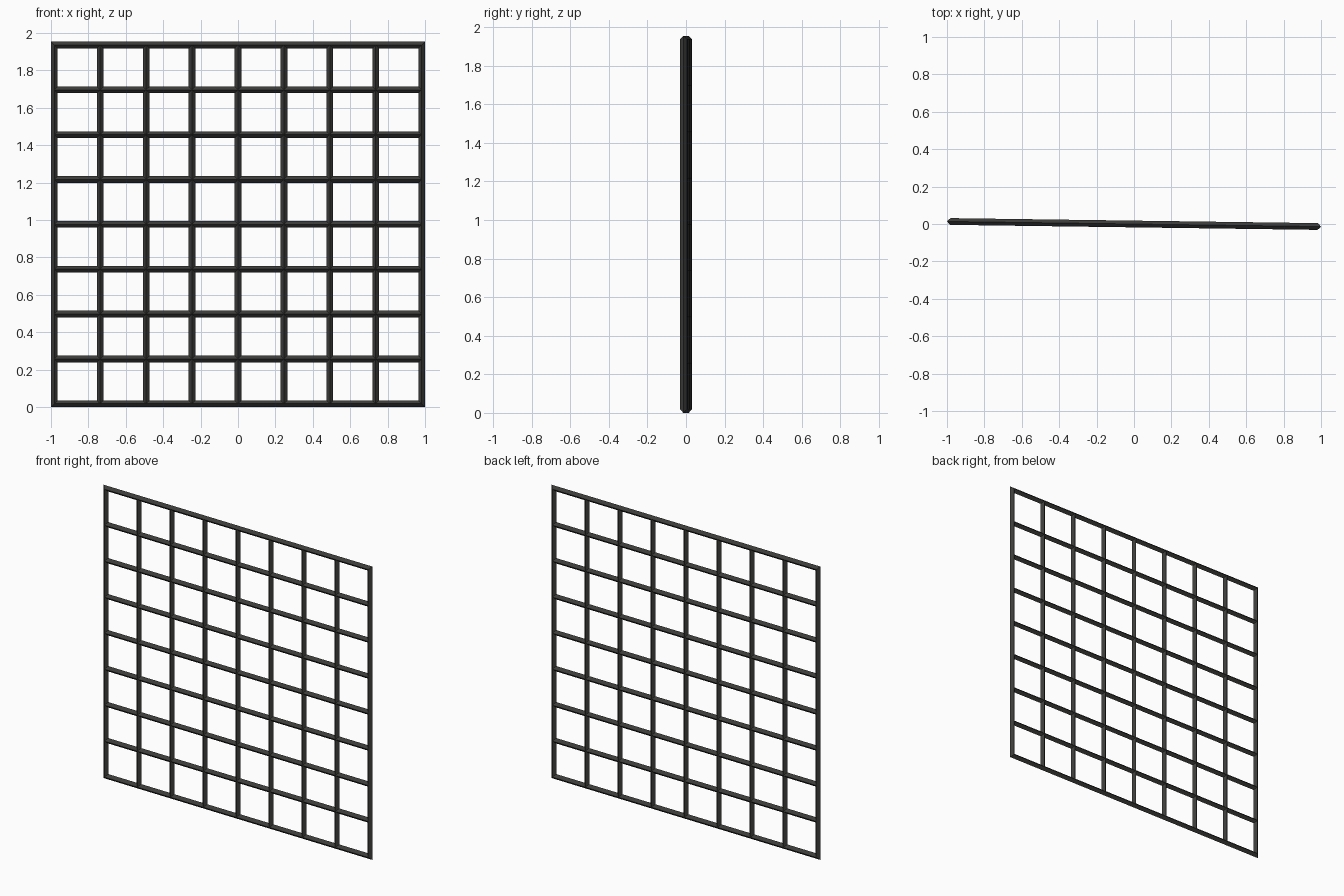
import bpy, bmesh, math
from mathutils import Matrix

if "Cube" in bpy.data.objects:
    bpy.data.objects.remove(bpy.data.objects["Cube"])

W, H, T, N = 1.964, 1.918, 0.036, 8   # bar-centre width and height, bar thickness, cells per side

# upright flat grid, one edge per bar segment
bm = bmesh.new()
bmesh.ops.create_grid(bm, x_segments=N, y_segments=N, size=0.5)
place = (Matrix.Rotation(math.radians(-0.78), 4, 'Z')
         @ Matrix.Translation((0, 0, H / 2 + T / 2))
         @ Matrix.Rotation(math.radians(90), 4, 'X')
         @ Matrix.Diagonal((W, H, 1, 1)))
bmesh.ops.transform(bm, matrix=place, verts=bm.verts)
mesh = bpy.data.meshes.new("lattice_grille")
bm.to_mesh(mesh)
bm.free()
grille = bpy.data.objects.new("lattice_grille", mesh)
bpy.context.collection.objects.link(grille)

# diamond-section bars along every grid edge, including the outer frame
wire = grille.modifiers.new("bars", 'WIREFRAME')
wire.thickness = T
wire.offset = 0
wire.use_boundary = True
wire.use_replace = True
wire.use_even_offset = True
wire.use_relative_offset = False

# dark iron
iron = bpy.data.materials.new("dark_iron")
iron.diffuse_color = (0.045, 0.045, 0.043, 1)
iron.use_nodes = True
iron.node_tree.nodes["Principled BSDF"].inputs["Base Color"].default_value = iron.diffuse_color
mesh.materials.append(iron)
